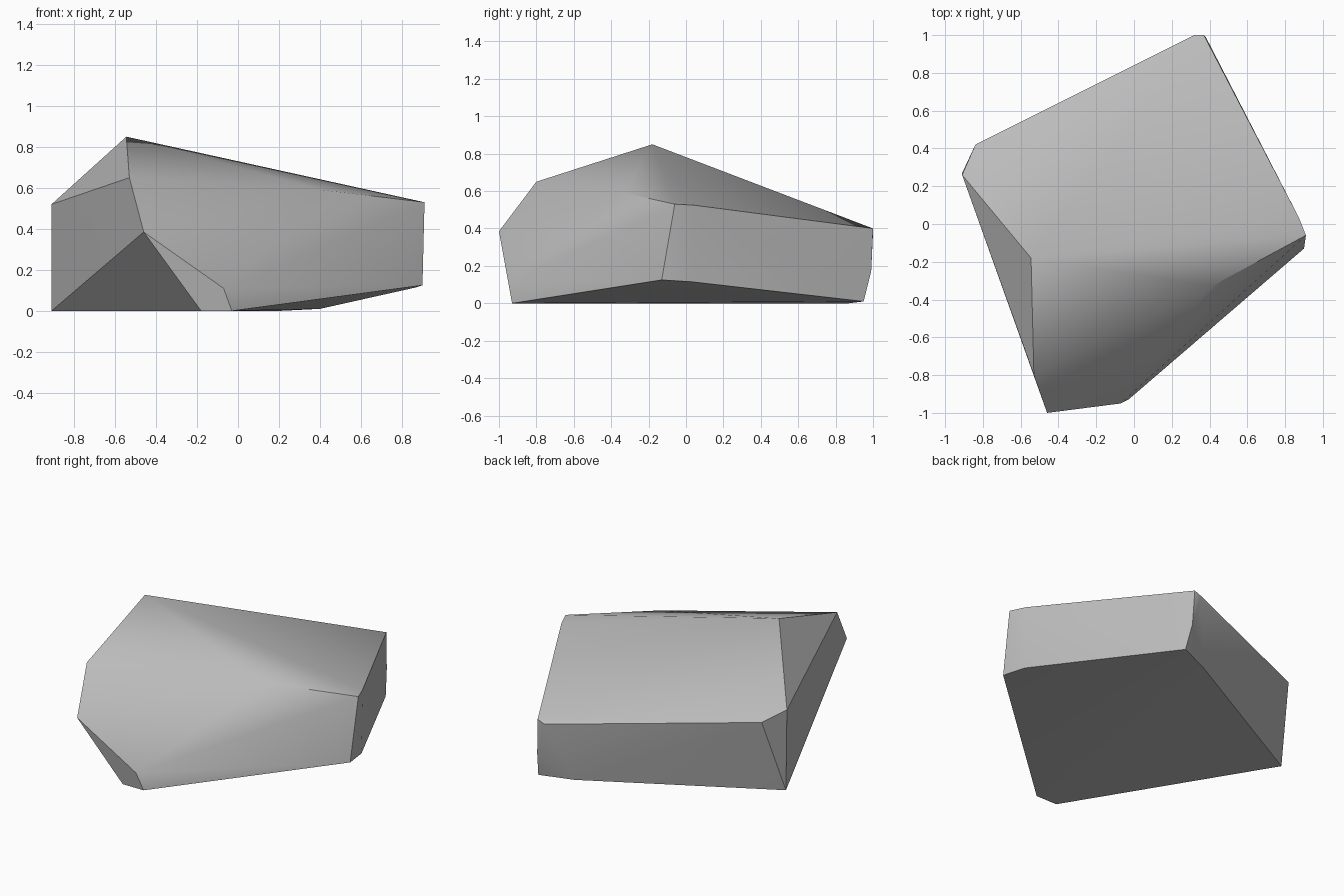
import bpy
import bmesh
import math

# Remove the default cube only
default_cube = bpy.data.objects.get("Cube")
if default_cube:
    bpy.data.objects.remove(default_cube, do_unlink=True)


def make_material(name, colour):
    material = bpy.data.materials.new(name)
    material.use_nodes = True
    material.diffuse_color = colour
    shader = next(n for n in material.node_tree.nodes if n.type == 'BSDF_PRINCIPLED')
    shader.inputs["Base Color"].default_value = colour
    shader.inputs["Roughness"].default_value = 0.9
    return material


# Corners of the chipped boulder, grouped by the part of the stone they shape
corners = {
    "ridge": [(-.545, -.18, .85), (-.53, -.8, .65), (.41, -.33, .59)],
    "front_nose": [(-.46, -1, .385), (-.07, -.95, .11),
                   (-.03, -.93, 0), (-.18, -.93, 0)],
    "left_edge": [(.91, -.06, .53), (.87, .04, .525),
                  (.9, -.13, .125), (.87, .03, .115)],
    "back_edge": [(.37, 1, .4), (.32, 1, .38), (.38, .99, .17),
                  (.4, .95, .01), (.2, .87, 0)],
    "right_edge": [(-.91, .26, .52), (-.84, .42, .48), (-.91, .27, 0)],
}


def build_hull(name, points, material):
    """Wrap a closed convex skin around the points."""
    bm = bmesh.new()
    for point in points:
        bm.verts.new(point)
    bmesh.ops.convex_hull(bm, input=bm.verts[:])
    loose = [v for v in bm.verts if not v.link_faces]
    bmesh.ops.delete(bm, geom=loose, context='VERTS')
    bmesh.ops.recalc_face_normals(bm, faces=bm.faces[:])
    mesh = bpy.data.meshes.new(name)
    bm.to_mesh(mesh)
    bm.free()
    mesh.materials.append(material)
    rock = bpy.data.objects.new(name, mesh)
    bpy.context.collection.objects.link(rock)
    return rock


# The boulder: broad facets with soft shading across the shallow edges
stone_grey = make_material("stone_grey", (.5, .5, .5, 1))
all_points = [point for group in corners.values() for point in group]
boulder = build_hull("boulder", all_points, stone_grey)

bpy.ops.object.select_all(action='DESELECT')
boulder.select_set(True)
bpy.context.view_layer.objects.active = boulder
bpy.ops.object.shade_smooth_by_angle(angle=math.radians(32))
